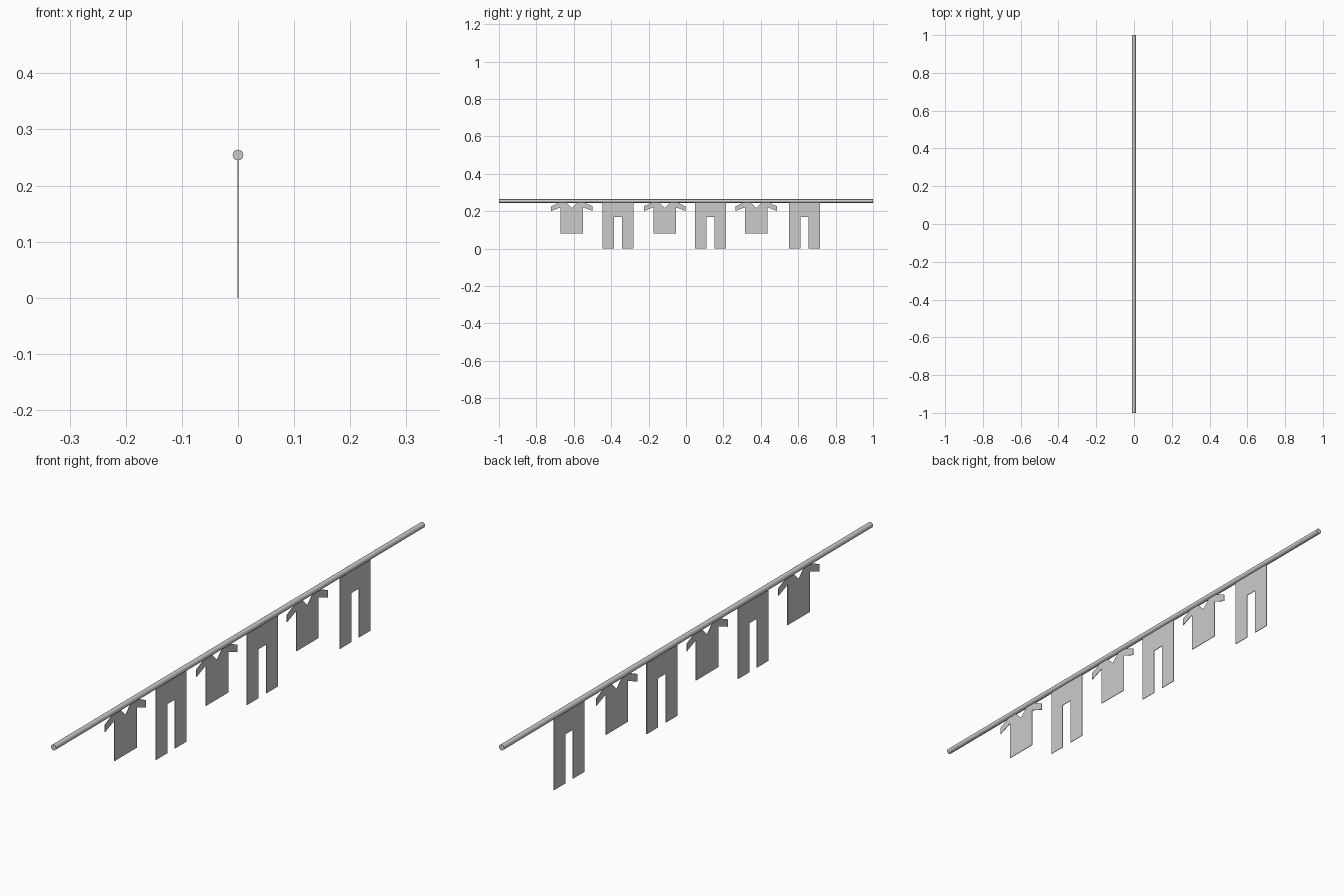
import bpy, bmesh, math

if "Cube" in bpy.data.objects:
    bpy.data.objects.remove(bpy.data.objects["Cube"])

ROD_Z, ROD_R = 0.2545, 0.0095
THICK = 0.002
TOP = 0.247

# Half outlines (y, z) from the centre top to the centre bottom
SHIRT = [(0, 0.217), (0.03, TOP), (0.066, TOP), (0.111, 0.226),
         (0.111, 0.201), (0.06, 0.221), (0.06, 0.082)]
TROUSERS = [(0.083, TOP), (0.083, 0), (0.0215, 0), (0.0215, 0.168)]


def garment(name, half, y):
    """Mirror a half outline and extrude it into a thin flat sheet."""
    mirrored = [(-a, b) for a, b in reversed(half) if a > 0]
    bm = bmesh.new()
    face = bm.faces.new([bm.verts.new((-THICK / 2, a, b)) for a, b in half + mirrored])
    ext = bmesh.ops.extrude_face_region(bm, geom=[face])
    verts = [v for v in ext["geom"] if isinstance(v, bmesh.types.BMVert)]
    bmesh.ops.translate(bm, verts=verts, vec=(THICK, 0, 0))
    bmesh.ops.recalc_face_normals(bm, faces=bm.faces)
    bmesh.ops.triangulate(bm, faces=[f for f in bm.faces if len(f.verts) > 4])
    mesh = bpy.data.meshes.new(name)
    bm.to_mesh(mesh)
    bm.free()
    ob = bpy.data.objects.new(name, mesh)
    ob.location.y = y
    bpy.context.collection.objects.link(ob)


# Clothes line
bpy.ops.mesh.primitive_cylinder_add(vertices=24, radius=ROD_R, depth=2,
                                    location=(0, 0, ROD_Z),
                                    rotation=(math.pi / 2, 0, 0))
bpy.context.object.name = "clothes_line"
bpy.ops.object.shade_smooth_by_angle()

# Alternating shirts and trousers
for i, y in enumerate((-0.61, -0.114, 0.376)):
    garment(f"shirt_{i + 1}", SHIRT, y)
for i, y in enumerate((-0.363, 0.131, 0.634)):
    garment(f"trousers_{i + 1}", TROUSERS, y)
